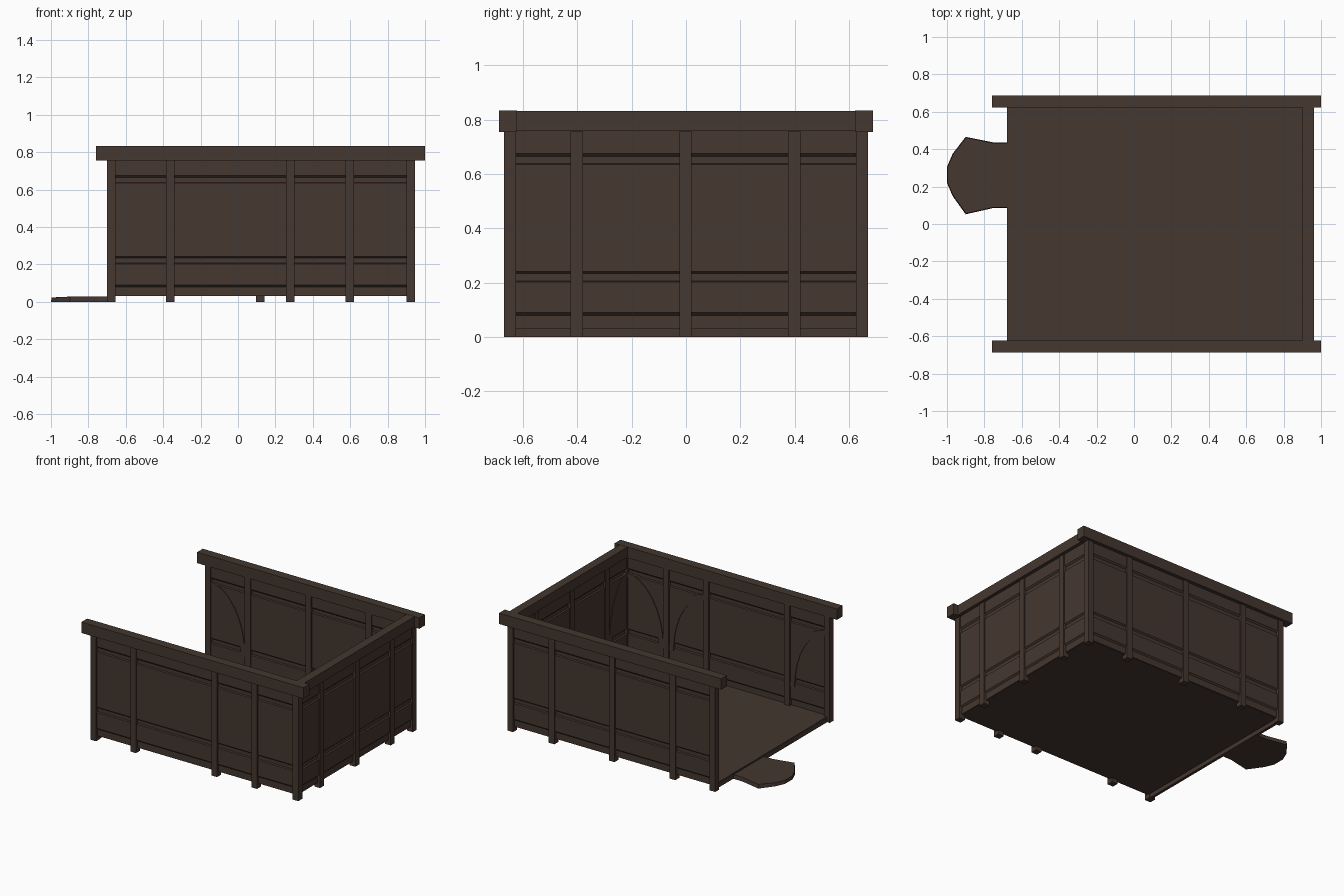
import bpy, bmesh, math

if "Cube" in bpy.data.objects:
    bpy.data.objects.remove(bpy.data.objects["Cube"])

wood = bpy.data.materials.new("dark_brown_wood")
wood.diffuse_color = (0.058, 0.038, 0.029, 1)
wood.use_nodes = True
wood.node_tree.nodes["Principled BSDF"].inputs["Base Color"].default_value = wood.diffuse_color


def finish(name, bm):
    bmesh.ops.recalc_face_normals(bm, faces=bm.faces)
    me = bpy.data.meshes.new(name)
    bm.to_mesh(me)
    bm.free()
    me.materials.append(wood)
    ob = bpy.data.objects.new(name, me)
    bpy.context.collection.objects.link(ob)
    return ob


def loft(name, a, b):
    """Solid between two matching outlines."""
    bm = bmesh.new()
    va, vb = [bm.verts.new(p) for p in a], [bm.verts.new(p) for p in b]
    bm.faces.new(va)
    bm.faces.new(vb)
    n = len(a)
    for i in range(n):
        j = (i + 1) % n
        bm.faces.new((va[i], va[j], vb[j], vb[i]))
    return finish(name, bm)


def box(name, x0, x1, y0, y1, z0, z1):
    ring = [(x0, y0), (x1, y0), (x1, y1), (x0, y1)]
    return loft(name, [(x, y, z0) for x, y in ring], [(x, y, z1) for x, y in ring])


# Half profile of a wall panel: (half thickness, height), rails are recessed
O, R = 0.014, 0.004
HALF = [(R, 0.033), (R, 0.08), (O, 0.09), (O, 0.203), (R, 0.207), (R, 0.233),
        (O, 0.242), (O, 0.634), (R, 0.638), (R, 0.664), (O, 0.675), (O, 0.77)]
PW = 0.0225  # half post width


def wall(name, place, u0, u1, inner, posts, braces):
    """place(u, offset, z) maps wall coordinates into space."""
    prof = HALF + [(-o, z) for o, z in reversed(HALF)]
    loft(name + "_panel", [place(u0, o, z) for o, z in prof],
         [place(u1, o, z) for o, z in prof])
    # upright posts
    for i, u in enumerate(posts):
        ring = [(u - PW, -PW), (u + PW, -PW), (u + PW, PW), (u - PW, PW)]
        loft(f"{name}_post_{i}", [place(a, o, 0) for a, o in ring],
             [place(a, o, 0.757) for a, o in ring])
    # curved braces on the inside: foot at one post, head at the next
    for i, (foot, head) in enumerate(braces):
        s = 1 if foot > head else -1
        a = abs(foot - head) - PW
        pts = []
        for k, order in ((0, range(9)), (0.035, range(8, -1, -1))):
            for j in order:
                t = math.pi / 2 * j / 8
                pts.append((head + s * (a - k) * math.cos(t),
                            0.18 + (0.47 - k) * math.sin(t)))
        loft(f"{name}_brace_{i}", [place(u, 0, z) for u, z in pts],
             [place(u, inner * 0.019, z) for u, z in pts])


XL, XR, YC = -0.678, 0.924, 0.647
wall("front_wall", lambda u, o, z: (u, -YC + o, z), XL, XR, 1,
     [XL, -0.362, 0.28, 0.597, XR], [(-0.362, XL), (0.597, XR), (0.597, 0.28)])
wall("back_wall", lambda u, o, z: (u, YC + o, z), XL, XR, -1,
     [XL, -0.362, 0.12, 0.597, XR], [(-0.362, XL), (0.597, XR)])
wall("right_wall", lambda u, o, z: (XR + o, u, z), -YC, YC, -1,
     [-0.402, -0.002, 0.398], [(-0.402, -YC), (0.398, YC)])

# Top beams
for name, s in (("front", -1), ("back", 1)):
    ya, yb = sorted((s * 0.622, s * 0.687))
    box(name + "_top_beam", -0.76, 1.0, ya, yb, 0.755, 0.833)
box("right_top_beam", 0.9, 0.962, -0.63, 0.63, 0.76, 0.832)

# Floor and open-side sill
box("floor", -0.677, XR, -YC, YC, 0.03, 0.038)
box("sill", -0.68, -0.66, -YC, YC, 0.0, 0.036)

# Doorstep: flat stone-like slab with a softened top edge
step = [(-0.66, 0.086), (-0.75, 0.086), (-0.9, 0.052), (-0.97, 0.15), (-1, 0.22),
        (-1, 0.305), (-0.97, 0.375), (-0.9, 0.466), (-0.75, 0.436), (-0.66, 0.436)]
ob = loft("doorstep", [(x, y, 0) for x, y in step],
          [(x * 0.99 - 0.0066, 0.26 + (y - 0.26) * 0.98, 0.028 if x > -0.95 else 0.024)
           for x, y in step])
for p in ob.data.polygons:
    p.use_smooth = False
